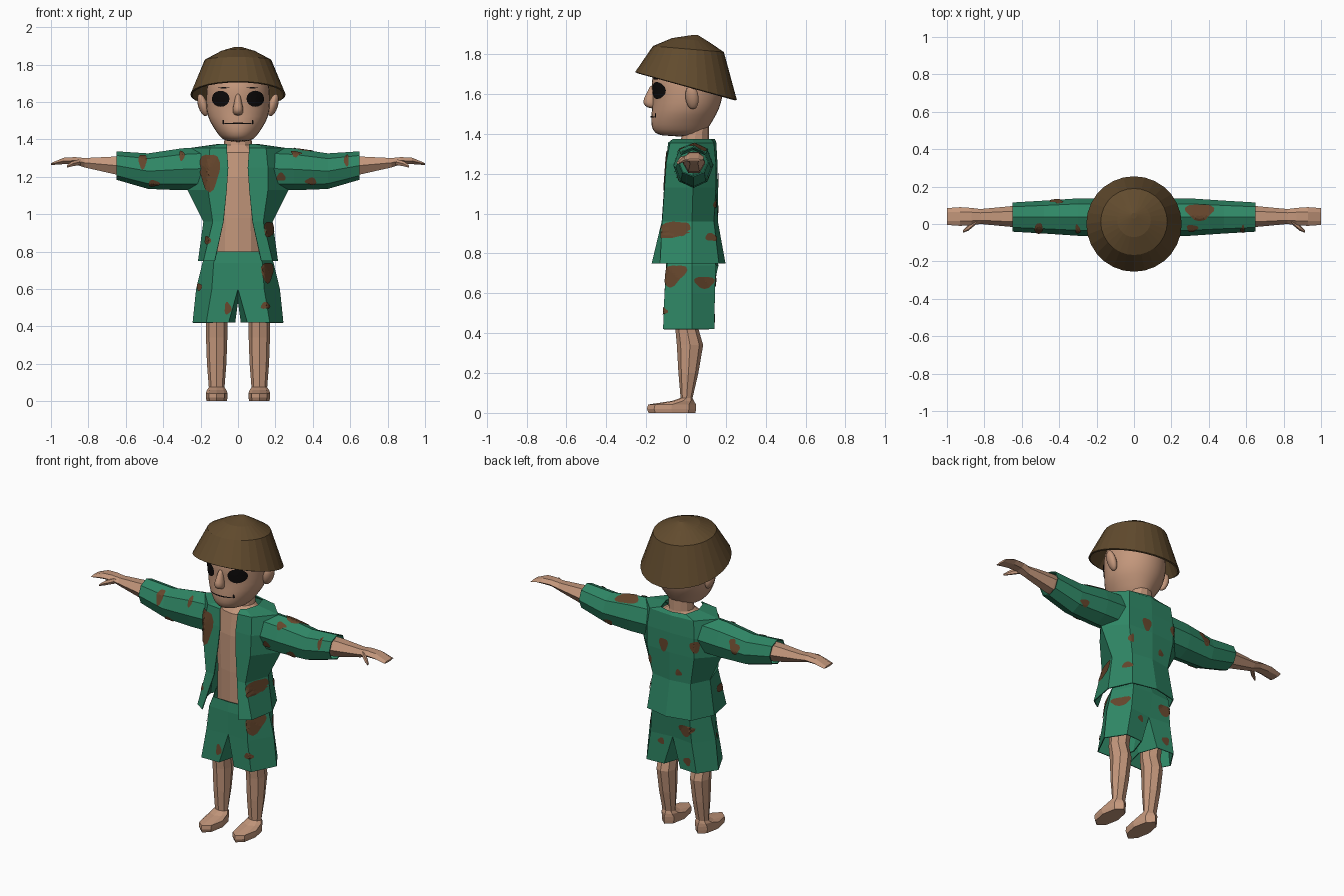
import bpy
import math
from mathutils import Vector
from mathutils.bvhtree import BVHTree

cube = bpy.data.objects.get("Cube")
if cube:
    bpy.data.objects.remove(cube, do_unlink=True)


def make_material(name, red, green, blue):
    material = bpy.data.materials.new(name)
    material.use_nodes = True
    colour = (red, green, blue, 1)
    material.diffuse_color = colour
    shader = material.node_tree.nodes["Principled BSDF"]
    shader.inputs["Base Color"].default_value = colour
    shader.inputs["Roughness"].default_value = 0.9
    return material


SKIN = make_material("skin", 0.55, 0.31, 0.2)
GREEN = make_material("green cloth", 0.028, 0.24, 0.13)
BROWN = make_material("brown patch", 0.13, 0.06, 0.025)
HAT = make_material("hat brown", 0.12, 0.07, 0.027)
BLACK = make_material("black", 0.004, 0.003, 0.003)


def build(name, verts, faces, material, smooth=False):
    mesh = bpy.data.meshes.new(name)
    mesh.from_pydata(verts, [], faces)
    mesh.materials.append(material)
    for polygon in mesh.polygons:
        polygon.use_smooth = smooth
    mesh.update()
    obj = bpy.data.objects.new(name, mesh)
    bpy.context.collection.objects.link(obj)
    return obj


def skin_rings(rings, closed=True, first_cap=False, last_cap=False):
    """Vertices and faces that join a row of point rings."""
    count = len(rings[0])
    verts = [point for ring in rings for point in ring]
    faces = []
    for level in range(len(rings) - 1):
        a, b = level * count, (level + 1) * count
        for i in range(count if closed else count - 1):
            j = (i + 1) % count
            faces.append((a + i, b + i, b + j, a + j))
    if first_cap:
        faces.append(tuple(range(count)))
    if last_cap:
        faces.append(tuple(reversed(range(len(verts) - count, len(verts)))))
    return verts, faces


def ellipse(centre, u, v, sides):
    centre, u, v = Vector(centre), Vector(u), Vector(v)
    angles = [math.tau * i / sides for i in range(sides)]
    return [centre + u * math.cos(t) + v * math.sin(t) for t in angles]


def flat_ring(z, x, y, rx, ry, sides):
    return ellipse((x, y, z), (rx, 0, 0), (0, ry, 0), sides)


def arm_ring(x, y, z, ry, rz, sides):
    return ellipse((x, y, z), (0, ry, 0), (0, 0, -rz), sides)


def mirror(obj):
    obj.modifiers.new("Mirror", "MIRROR")
    return obj


def thicken(obj, thickness=0.006):
    obj.modifiers.new("Thickness", "SOLIDIFY").thickness = thickness
    return obj


def egg(name, levels, sides):
    """Smooth skin form from levels of height, front, back and half width."""
    rings = [flat_ring(z, 0, (front + back) / 2, width, (back - front) / 2, sides)
             for z, front, back, width in levels]
    obj = build(name, *skin_rings(rings, True, True, True), SKIN, True)
    obj.modifiers.new("Rounding", "SUBSURF").levels = 1
    return obj


# Head, nose and ears
head = egg("head", [
    (1.79, -0.10, 0.13, 0.11), (1.73, -0.16, 0.18, 0.165),
    (1.66, -0.182, 0.192, 0.174), (1.59, -0.17, 0.19, 0.175),
    (1.52, -0.175, 0.17, 0.168), (1.47, -0.18, 0.14, 0.138),
    (1.42, -0.175, 0.11, 0.105), (1.385, -0.14, 0.08, 0.07)], 16)
egg("nose", [(1.65, -0.18, -0.14, 0.014), (1.6, -0.2, -0.14, 0.02),
             (1.555, -0.23, -0.14, 0.036), (1.525, -0.19, -0.14, 0.022)], 8)
for side, label in ((1, "left"), (-1, "right")):
    bpy.ops.mesh.primitive_uv_sphere_add(
        segments=12, ring_count=8, radius=1, location=(side * 0.188, 0.03, 1.583),
        rotation=(0, side * 0.3, side * -0.3))
    ear = bpy.context.object
    ear.name = label + "_ear"
    ear.scale = (0.025, 0.035, 0.062)
    ear.data.materials.append(SKIN)
    bpy.ops.object.shade_smooth()

# Hat: tilted shell, open below
hat_levels = [(0.045, 1.895, 0.015, 0), (0.02, 1.872, 0.09, 0.008),
              (0.012, 1.825, 0.178, 0.015), (0, 1.64, 0.255, 0.07)]
hat_rings = [ellipse((0, y, z), (r, 0, 0), (0, r, -drop), 28)
             for y, z, r, drop in hat_levels]
thicken(build("hat", *skin_rings(hat_rings, first_cap=True), HAT), 0.01)

# Torso and neck
torso_levels = [(1.44, 0.05, 0.07, 0.065), (1.37, 0.045, 0.075, 0.07),
                (1.33, 0.03, 0.13, 0.09), (1.2, 0.025, 0.16, 0.1),
                (0.98, 0.02, 0.135, 0.1), (0.72, 0.025, 0.14, 0.1)]
torso_rings = [flat_ring(z, 0, y, rx, ry, 12) for z, y, rx, ry in torso_levels]
build("torso", *skin_rings(torso_rings, True, True, True), SKIN)

# Arms and hands with thumbs
arm_levels = [(0.4, 1.25, 0.055, 0.055), (0.65, 1.26, 0.056, 0.056),
              (0.82, 1.275, 0.04, 0.029), (0.87, 1.286, 0.046, 0.022),
              (0.93, 1.285, 0.05, 0.02), (1, 1.268, 0.045, 0.006)]
arm_rings = [arm_ring(x, 0.04, z, ry, rz, 6) for x, z, ry, rz in arm_levels]
mirror(build("arms", *skin_rings(arm_rings, True, True, True), SKIN))
thumb_rings = [arm_ring(x, y, z, r, r, 6) for x, y, z, r in
               ((0.84, 0.02, 1.28, 0.018), (0.885, -0.02, 1.27, 0.016),
                (0.915, -0.04, 1.255, 0.007))]
mirror(build("thumbs", *skin_rings(thumb_rings, True, True, True), SKIN))

# Legs and feet
leg_levels = [(0.55, 0.02, 0.06, 0.07), (0.42, 0.005, 0.057, 0.058),
              (0.34, 0.02, 0.057, 0.066), (0.2, 0.012, 0.052, 0.05),
              (0.075, 0.003, 0.042, 0.03), (0.06, -0.015, 0.052, 0.055),
              (0.042, -0.07, 0.058, 0.12), (0.02, -0.073, 0.058, 0.123),
              (0, -0.07, 0.054, 0.118)]
leg_rings = [flat_ring(z, 0.114, y, rx, ry, 8) for z, y, rx, ry in leg_levels]
mirror(build("legs", *skin_rings(leg_rings, True, True, True), SKIN))


def half_garment(levels):
    """Rings running from the front, round the left side, to the back."""
    return [[(x, y, z) for x, y in outline] for z, outline in levels]


# Open shirt
shirt_rings = half_garment([
    (1.375, [(0.06, -0.065), (0.085, -0.045), (0.11, 0.035), (0.085, 0.125), (0, 0.145)]),
    (1.355, [(0.06, -0.09), (0.15, -0.08), (0.25, 0.035), (0.15, 0.14), (0, 0.152)]),
    (1.25, [(0.052, -0.1), (0.16, -0.1), (0.28, 0.035), (0.16, 0.15), (0, 0.158)]),
    (1.13, [(0.06, -0.11), (0.16, -0.108), (0.27, 0.035), (0.16, 0.15), (0, 0.16)]),
    (0.96, [(0.078, -0.122), (0.135, -0.12), (0.185, 0.03), (0.13, 0.14), (0, 0.16)]),
    (0.75, [(0.125, -0.172), (0.185, -0.13), (0.214, 0.03), (0.15, 0.165), (0, 0.198)])])
shirt = thicken(mirror(build("shirt", *skin_rings(shirt_rings, False), GREEN)))

# Sleeves
sleeve_levels = [(0.15, 1.245, 0.1, 0.115), (0.3, 1.24, 0.1, 0.112),
                 (0.48, 1.23, 0.088, 0.095), (0.65, 1.26, 0.078, 0.076)]
sleeve_rings = [arm_ring(x, 0.037, z, ry, rz, 8) for x, z, ry, rz in sleeve_levels]
sleeves = thicken(mirror(build("sleeves", *skin_rings(sleeve_rings), GREEN)))

# Shorts: a half waist and a leg that shares its lower outline
waist_rings = half_garment([
    (0.8, [(0, -0.095), (0.11, -0.085), (0.17, 0.03), (0.11, 0.13), (0, 0.14)]),
    (0.74, [(0, -0.1), (0.13, -0.095), (0.19, 0.03), (0.13, 0.15), (0, 0.163)]),
    (0.6, [(0, -0.095), (0.14, -0.108), (0.224, 0.03), (0.14, 0.145), (0, 0.13)])])
hem = half_garment([(0.42, [(0.05, -0.112), (0.17, -0.115), (0.243, 0.03),
                            (0.17, 0.142), (0.055, 0.135), (0.015, 0.02)])])
verts, faces = skin_rings(waist_rings, False)
leg_verts, leg_faces = skin_rings([waist_rings[-1] + [(0, 0.02, 0.53)], hem[0]])
faces += [tuple(i + len(verts) for i in face) for face in leg_faces]
shorts = thicken(mirror(build("shorts", verts + leg_verts, faces, GREEN)))

# Painted plates, laid on a surface along a line of sight
bpy.context.view_layer.update()
depsgraph = bpy.context.evaluated_depsgraph_get()
SIGHTS = {
    "front": lambda u, v: ((u, -2, v), (0, 1, 0)),
    "back": lambda u, v: ((u, 2, v), (0, -1, 0)),
    "left": lambda u, v: ((2, u, v), (-1, 0, 0)),
    "top": lambda u, v: ((u, v, 3), (0, 0, -1)),
}


def plates(name, target, sight, spots, material, wobble=0.0):
    tree = BVHTree.FromObject(target, depsgraph)
    sides, bands = 16, 4
    verts, faces = [], []
    for number, (u, v, ru, rv) in enumerate(spots):
        index = {}
        for band in range(bands + 1):
            for i in range(sides):
                t = math.tau * i / sides
                r = band / bands * (1 + wobble * math.sin(3 * t + number))
                start, aim = SIGHTS[sight](u + r * ru * math.cos(t),
                                           v + r * rv * math.sin(t))
                hit, normal, _, _ = tree.ray_cast(Vector(start), Vector(aim))
                if hit:
                    if normal.dot(Vector(aim)) > 0:
                        normal = -normal
                    index[band, i] = len(verts)
                    verts.append(hit + normal * 0.005)
        for band in range(bands):
            for i in range(sides):
                j = (i + 1) % sides
                keys = [(band, i), (band + 1, i), (band + 1, j), (band, j)]
                if band == 0:
                    keys.pop()
                if all(key in index for key in keys):
                    faces.append(tuple(index[key] for key in keys))
    build(name, verts, faces, material)


# Face details
plates("eyes", head, "front", [(s * 0.09, 1.617, 0.046, 0.043) for s in (1, -1)], BLACK)
plates("brows", head, "front", [(s * 0.075, 1.675, 0.03, 0.003) for s in (1, -1)], BLACK)
plates("mouth", head, "front", [(0, 1.485, 0.075, 0.004), (0.076, 1.493, 0.005, 0.012),
                                (-0.076, 1.493, 0.005, 0.012)], BLACK)

# Cloth patches
plates("shirt_front_patches", shirt, "front", [
    (-0.15, 1.23, 0.052, 0.1), (0.165, 0.92, 0.028, 0.04),
    (-0.16, 0.86, 0.015, 0.022)], BROWN, 0.15)
plates("shirt_back_patches", shirt, "back", [
    (0.04, 1.17, 0.03, 0.04), (-0.16, 1.2, 0.025, 0.035),
    (0.14, 1.05, 0.015, 0.025), (0.15, 0.88, 0.015, 0.02),
    (-0.06, 1.02, 0.02, 0.02)], BROWN, 0.15)
plates("shirt_side_patch", shirt, "left", [(-0.02, 0.925, 0.04, 0.035)], BROWN, 0.15)
plates("sleeve_front_patches", sleeves, "front", [
    (-0.51, 1.28, 0.022, 0.038), (-0.3, 1.31, 0.014, 0.025),
    (-0.45, 1.167, 0.03, 0.016), (0.23, 1.2, 0.024, 0.022),
    (0.39, 1.178, 0.03, 0.018), (0.58, 1.285, 0.013, 0.03)], BROWN, 0.15)
plates("sleeve_top_patches", sleeves, "top", [
    (0.35, 0.065, 0.075, 0.042), (0.31, -0.02, 0.03, 0.018),
    (-0.4, 0.115, 0.02, 0.01)], BROWN, 0.15)
plates("sleeve_back_patches", sleeves, "back", [
    (-0.42, 1.25, 0.03, 0.03), (0.45, 1.18, 0.03, 0.018)], BROWN, 0.15)
plates("shorts_front_patches", shorts, "front", [
    (0.155, 0.69, 0.03, 0.055), (-0.203, 0.61, 0.014, 0.02),
    (-0.055, 0.495, 0.018, 0.032), (0.145, 0.51, 0.022, 0.018)], BROWN, 0.15)
plates("shorts_back_patches", shorts, "back", [
    (-0.1, 0.67, 0.045, 0.035), (-0.11, 0.48, 0.025, 0.025),
    (0.07, 0.56, 0.02, 0.02)], BROWN, 0.15)
plates("shorts_side_patch", shorts, "left", [(0.09, 0.655, 0.05, 0.03)], BROWN, 0.15)
